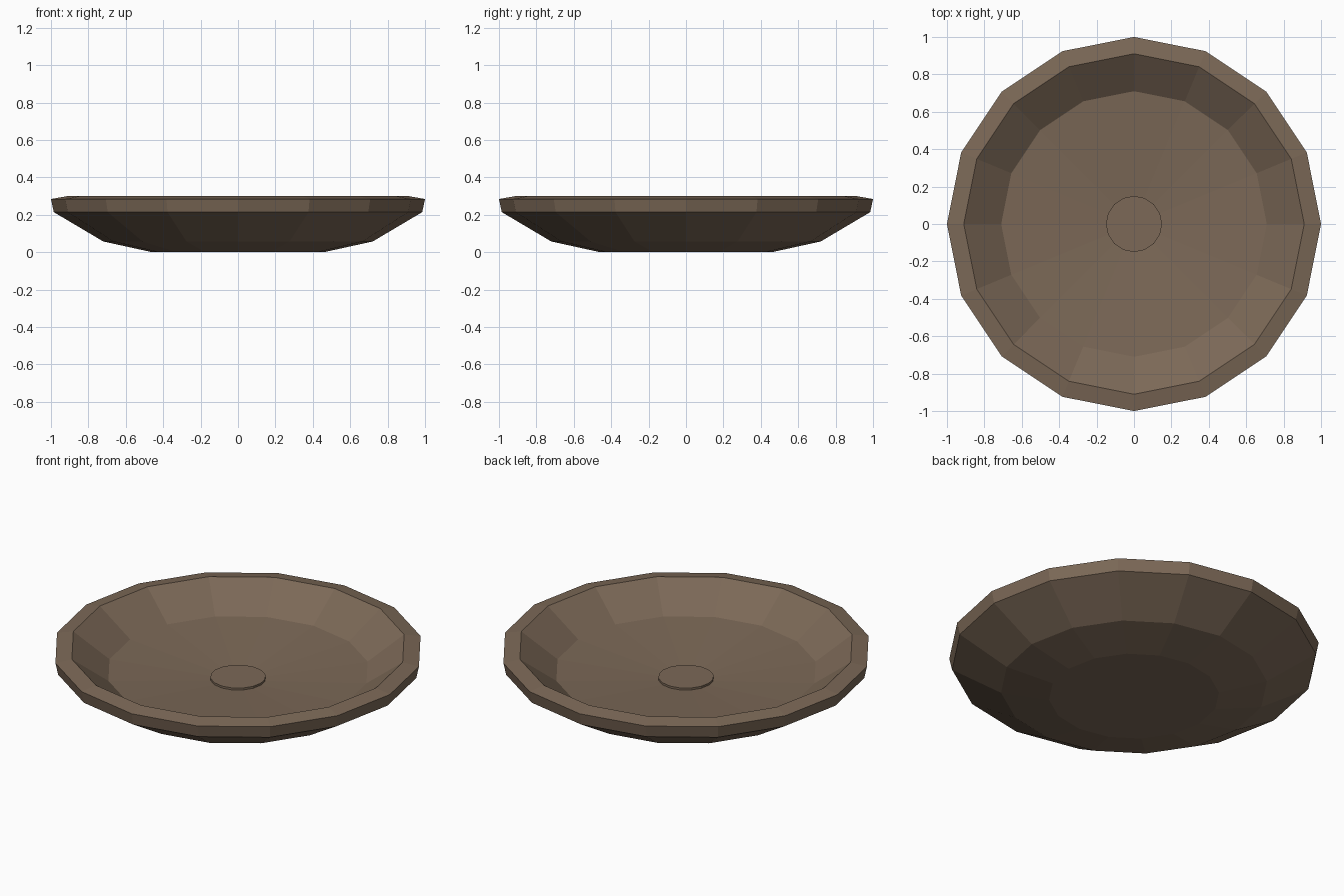
import bpy, bmesh
from math import sin, cos, pi

if "Cube" in bpy.data.objects:
    bpy.data.objects.remove(bpy.data.objects["Cube"])

SIDES = 16

wood = bpy.data.materials.new("brown_wood")
wood.diffuse_color = (0.20, 0.14, 0.095, 1)
wood.use_nodes = True
wood.node_tree.nodes["Principled BSDF"].inputs["Base Color"].default_value = wood.diffuse_color


def lathe(name, profile):
    """Spin (radius, height) points into a closed faceted solid with flat caps."""
    bm = bmesh.new()
    rings = [[bm.verts.new((r * cos(2 * pi * i / SIDES), r * sin(2 * pi * i / SIDES), z))
              for i in range(SIDES)] for r, z in profile]
    for a, b in zip(rings, rings[1:]):
        for i in range(SIDES):
            j = (i + 1) % SIDES
            bm.faces.new((a[i], a[j], b[j], b[i]))
    bm.faces.new(rings[0][::-1])
    bm.faces.new(rings[-1])
    bmesh.ops.recalc_face_normals(bm, faces=bm.faces)
    mesh = bpy.data.meshes.new(name)
    bm.to_mesh(mesh)
    bm.free()
    mesh.materials.append(wood)
    obj = bpy.data.objects.new(name, mesh)
    bpy.context.collection.objects.link(obj)
    return obj


# Dish: underside, outer wall, rim, inner wall, shallow sloping floor
lathe("dish", [(0.46, 0.0), (0.72, 0.057), (0.985, 0.214), (1.0, 0.284),
               (0.91, 0.30), (0.71, 0.155), (0.15, 0.112)])

# Small raised disc in the middle of the floor
lathe("center_disc", [(0.15, 0.10), (0.15, 0.124)])
